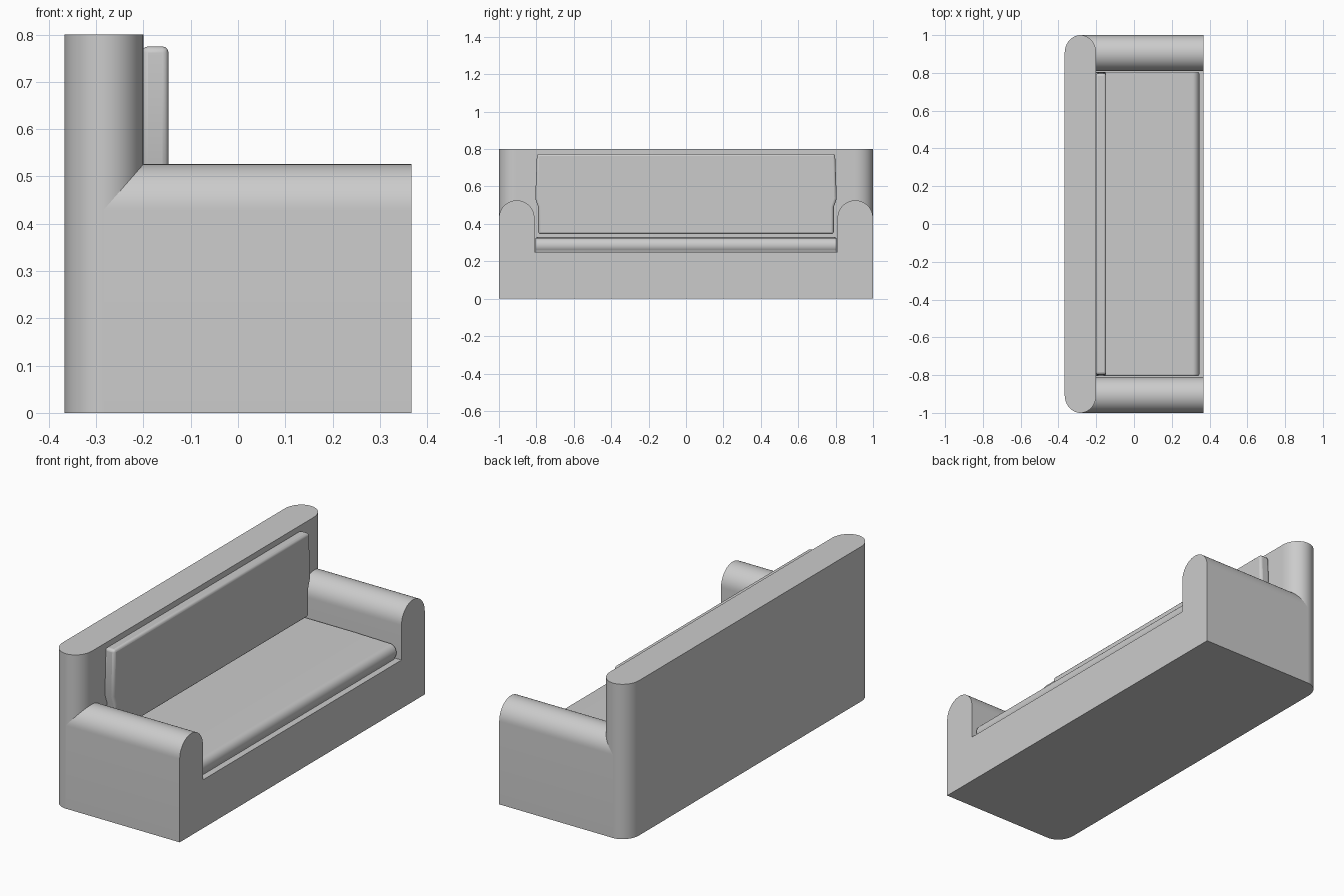
import bpy, bmesh
from math import sin, cos, pi, radians

if "Cube" in bpy.data.objects:
    bpy.data.objects.remove(bpy.data.objects["Cube"])


def arc(cx, cy, rx, ry, start, end, n=16):
    return [(cx + rx * cos(radians(start + (end - start) * i / n)),
             cy + ry * sin(radians(start + (end - start) * i / n))) for i in range(n + 1)]


def prism(name, profile, axis, lo, hi, bevel=0):
    """Extrude a closed 2D profile along an axis; profile uses the other two axes in order."""
    def place(p, d):
        co = list(p)
        co.insert("xyz".index(axis), d)
        return co
    bm = bmesh.new()
    face = bm.faces.new([bm.verts.new(place(p, lo)) for p in profile])
    ext = bmesh.ops.extrude_face_region(bm, geom=[face], use_keep_orig=True)
    for v in ext["geom"]:
        if isinstance(v, bmesh.types.BMVert):
            v.co["xyz".index(axis)] = hi
    bmesh.ops.recalc_face_normals(bm, faces=bm.faces)
    mesh = bpy.data.meshes.new(name)
    bm.to_mesh(mesh)
    bm.free()
    obj = bpy.data.objects.new(name, mesh)
    bpy.context.collection.objects.link(obj)
    if bevel:
        mod = obj.modifiers.new("soft_edges", "BEVEL")
        mod.width, mod.segments = bevel, 3
        mod.limit_method, mod.angle_limit = "ANGLE", radians(50)
    bpy.ops.object.select_all(action="DESELECT")
    obj.select_set(True)
    bpy.context.view_layer.objects.active = obj
    bpy.ops.object.shade_smooth_by_angle(angle=radians(35))
    return obj


def mirrored(half):
    """Complete a symmetric profile from its positive half."""
    return half + [(-a, b) for a, b in reversed(half)]


# Base and round-topped arms as one U-shaped profile
frame_half = [(1, 0)] + arc(0.905, 0.43, 0.095, 0.096, 0, 180, 24) + [(0.81, 0.25)]
prism("base_and_arms", mirrored(frame_half), "x", -0.283, 0.367)

# Tall backrest with rounded ends in plan
back = arc(-0.2835, 0.905, 0.0835, 0.095, 0, 180, 24) + arc(-0.2835, -0.905, 0.0835, 0.095, 180, 360, 24)
prism("backrest", back, "z", 0, 0.8)

# Seat cushion with a rolled front edge
seat = ([(-0.21, 0.245), (0.335, 0.245)] + arc(0.31, 0.285, 0.036, 0.04, -45, 90, 12)
        + [(0.1, 0.329), (-0.21, 0.329)])
prism("seat_cushion", seat, "y", -0.805, 0.805, 0.01)

# Back cushion that widens above the arms
cushion_half = [(0.79, 0.345), (0.79, 0.49), (0.806, 0.535), (0.797, 0.775)]
prism("back_cushion", mirrored(cushion_half), "x", -0.203, -0.147, 0.013)
